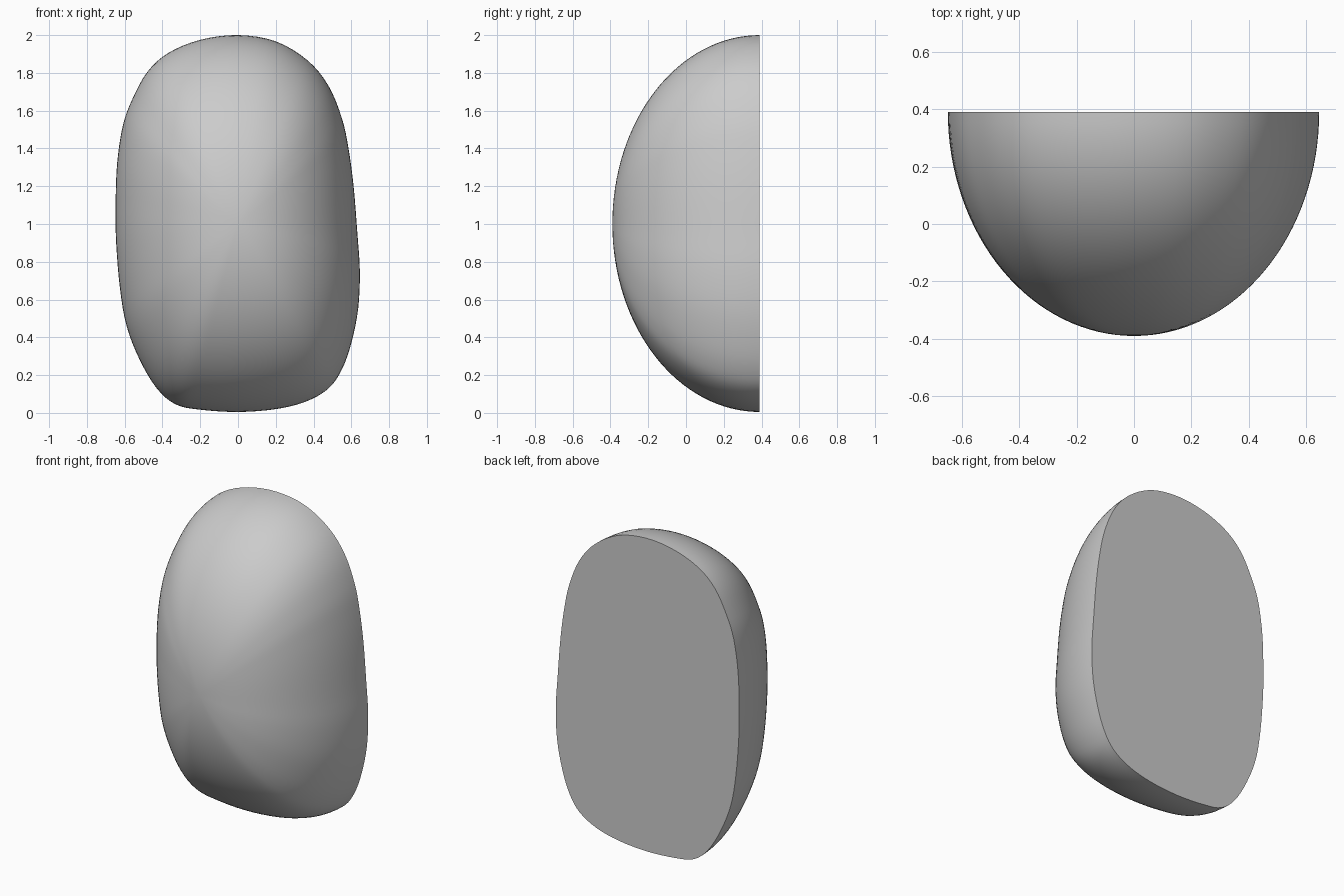
import bpy, bmesh, math
from mathutils import Vector

if "Cube" in bpy.data.objects:
    bpy.data.objects.remove(bpy.data.objects["Cube"])

# Outline of the flat back (x, z), clockwise from the top
OUTLINE = [(0, 2.0), (.2, 1.967), (.37, 1.865), (.48, 1.73), (.55, 1.56), (.585, 1.4),
           (.612, 1.2), (.632, .95), (.645, .75), (.636, .55), (.60, .37), (.55, .23),
           (.48, .13), (.36, .06), (.2, .02), (0, .005), (-.2, .017), (-.33, .045),
           (-.43, .13), (-.52, .28), (-.59, .46), (-.625, .66), (-.645, .9), (-.648, 1.1),
           (-.64, 1.32), (-.61, 1.52), (-.56, 1.66), (-.48, 1.805), (-.37, 1.905), (-.2, 1.975)]
CENTRE = Vector((0, 1.0))
BACK, DEPTH = .39, .78
STEPS, RINGS = 4, 32


def smooth_loop(points, steps):
    """Closed Catmull-Rom curve through the points."""
    pts = [Vector(p) for p in points]
    n, out = len(pts), []
    for i in range(n):
        a, b, c, d = (pts[(i + k) % n] for k in (-1, 0, 1, 2))
        for s in range(steps):
            t = s / steps
            out.append(.5 * (2 * b + (c - a) * t + (2 * a - 5 * b + 4 * c - d) * t * t
                             + (3 * b - a - 3 * c + d) * t ** 3))
    return out


# Domed shell: outline shrinks along a quarter ellipse towards the front
loop = smooth_loop(OUTLINE, STEPS)
n = len(loop)
bm = bmesh.new()
rings = []
for r in range(RINGS):
    ang = r / RINGS * math.pi / 2
    y = BACK - DEPTH * math.sin(ang)
    ring = []
    for p in loop:
        q = CENTRE + (p - CENTRE) * math.cos(ang)
        ring.append(bm.verts.new((q.x, y, q.y)))
    rings.append(ring)
tip = bm.verts.new((CENTRE.x, BACK - DEPTH, CENTRE.y))
for a, b in zip(rings, rings[1:]):
    for i in range(n):
        j = (i + 1) % n
        bm.faces.new((a[i], a[j], b[j], b[i]))
for i in range(n):
    bm.faces.new((rings[-1][i], rings[-1][(i + 1) % n], tip))

# Flat back
bm.faces.new(rings[0])
bmesh.ops.recalc_face_normals(bm, faces=bm.faces)

mesh = bpy.data.meshes.new("domed_shell")
bm.to_mesh(mesh)
bm.free()
obj = bpy.data.objects.new("domed_shell", mesh)
bpy.context.collection.objects.link(obj)
bpy.context.view_layer.objects.active = obj
obj.select_set(True)
bpy.ops.object.shade_smooth_by_angle(angle=math.radians(40))
